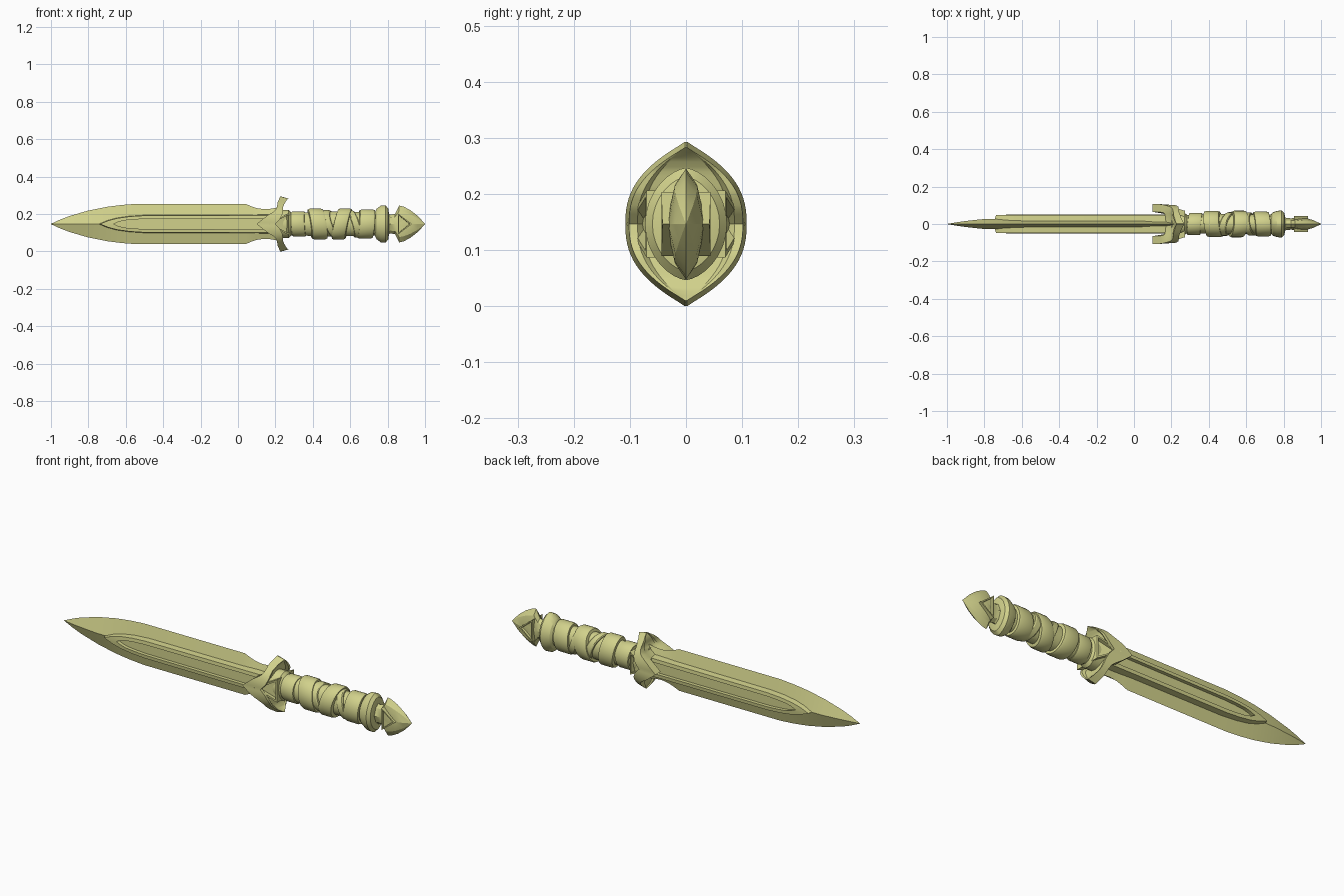
import bpy, bmesh
from math import sin, cos, tau, copysign

cube = bpy.data.objects.get("Cube")
if cube:
    bpy.data.objects.remove(cube)

MID = 0.1465  # height of the dagger's long axis
COLOUR = (0.64, 0.64, 0.26, 1)
mat = bpy.data.materials.new("pale_olive")
mat.use_nodes = True
mat.diffuse_color = COLOUR
bsdf = mat.node_tree.nodes["Principled BSDF"]
bsdf.inputs["Base Color"].default_value = COLOUR
bsdf.inputs["Roughness"].default_value = 0.6


def finish(name, bm, angle=0.6):
    bmesh.ops.translate(bm, verts=bm.verts, vec=(0, 0, MID))
    bmesh.ops.recalc_face_normals(bm, faces=bm.faces)
    mesh = bpy.data.meshes.new(name)
    bm.to_mesh(mesh)
    bm.free()
    mesh.materials.append(mat)
    ob = bpy.data.objects.new(name, mesh)
    bpy.context.collection.objects.link(ob)
    bpy.ops.object.select_all(action='DESELECT')
    ob.select_set(True)
    bpy.context.view_layer.objects.active = ob
    bpy.ops.object.shade_smooth_by_angle(angle=angle)
    return ob


def loft(name, rings, angle=0.6, closed=False):
    """Skin equal-length rings; cap the ends unless the rings form a loop."""
    bm = bmesh.new()
    rows = [[bm.verts.new(p) for p in ring] for ring in rings]
    pairs = list(zip(rows, rows[1:]))
    if closed:
        pairs.append((rows[-1], rows[0]))
    else:
        bm.faces.new(rows[0])
        bm.faces.new(rows[-1])
    for a, b in pairs:
        for i in range(len(a)):
            j = (i + 1) % len(a)
            bm.faces.new((a[i], a[j], b[j], b[i]))
    return finish(name, bm, angle)


def oval(x, h, w, n=32, lean=0.0, pinch=1.0, twist=0.0):
    """Oval section across x; pinch above 1 sharpens its top and bottom."""
    ring = []
    for i in range(n):
        a = tau * i / n
        y = w * copysign(abs(cos(a)) ** pinch, cos(a))
        z = h * sin(a)
        ring.append((x + lean * z + twist * y, y, z))
    return ring


def lerp(table, t):
    for (a, u), (b, v) in zip(table, table[1:]):
        if t <= b:
            return u + (v - u) * (t - a) / (b - a)
    return table[-1][1]


# Blade: flat diamond section
outline = [(-1, .001), (-.95, .024), (-.9, .043), (-.8, .072), (-.7, .092),
           (-.62, .102), (-.54, .108), (.04, .108), (.07, .095), (.1, .085),
           (.14, .079), (.18, .082), (.22, .09)]
rings = []
for x, h in outline:
    t = .028 * min(1, h / .075)
    rings.append([(x, 0, h), (x, t, 0), (x, 0, -h), (x, -t, 0)])
loft("blade", rings, 0.3)

# Raised fuller rim and its floor, on both faces
outer = [(-.75, .0), (-.7, .02), (-.65, .033), (-.58, .043), (-.5, .048), (.2, .05)]
inner = [(-.665, .0), (-.64, .011), (-.61, .019), (-.56, .024), (-.5, .027), (.2, .029)]


def both_sides(path):
    return path[::-1] + [(x, -z) for x, z in path[1:]]


for side, s in (("front", -1), ("back", 1)):
    rings = []
    for (xo, zo), (xi, zi) in zip(both_sides(outer), both_sides(inner)):
        xm, zm = xo + .15 * (xi - xo), zo + .15 * (zi - zo)
        rings.append([(xo, .008 * s, zo), (xm, .048 * s, zm),
                      (xi, .05 * s, zi), (xi, .008 * s, zi)])
    loft(side + "_fuller_rim", rings, 0.4)
    floor = both_sides(inner)
    loft(side + "_fuller_floor", [[(x, y * s, z) for x, z in floor]
                                  for y in (.01, .032)], 0.4)

# Guard: pointed oval saddle, swept forward at its sides
front_edge = [(0, .10), (.15, .127), (.3, .155), (.48, .197), (.6, .208), (.8, .212), (1, .226)]
back_edge = [(0, .2), (.2, .225), (.4, .238), (.7, .242), (.9, .256), (1, .27)]
rings = []
STEPS = 32
for i in range(STEPS + 1):
    t = 2 * i / STEPS - 1
    a = abs(t)
    w = max(.108 * (1 - a ** 2.5), .002)
    f, b = lerp(front_edge, a), lerp(back_edge, a)
    z, zb = MID * t, MID * t * .93
    hollow = max(f + .006, min(.165, b - .03))
    dish = b - .02 * (1 - a)
    half = [(f, .6 * w, z), (f, w, z), (b, .94 * w, zb), (b, .8 * w, zb), (dish, .7 * w, zb)]
    ring = [(hollow, .5 * w, z)] + half
    rings.append([(x, y, k) for x, y, k in ring] + [(x, -y, k) for x, y, k in ring[::-1]])
loft("guard", rings, 0.5)


def triangle_badge(name, pts, depths, rim, sink):
    """Triangular block on each side with a sunken triangular face."""
    for side, s in (("front", -1), ("back", 1)):
        bm = bmesh.new()
        low = [bm.verts.new((x, 0, z)) for x, z in pts]
        top = [bm.verts.new((x, d * s, z)) for (x, z), d in zip(pts, depths)]
        for i in range(3):
            j = (i + 1) % 3
            bm.faces.new((low[i], low[j], top[j], top[i]))
        bm.faces.new(low)
        face = bm.faces.new(top)
        bmesh.ops.recalc_face_normals(bm, faces=bm.faces)
        bmesh.ops.inset_individual(bm, faces=[face], thickness=rim)
        bmesh.ops.inset_individual(bm, faces=[face], thickness=.002, depth=-sink)
        finish(side + "_" + name, bm, 0.3)


triangle_badge("guard_badge", [(.162, 0), (.274, .06), (.274, -.06)],
               (.106, .07, .07), .015, .02)

# Collar, grip core and leaning wraps
loft("collar", [oval(.2, .075, .06), oval(.27, .075, .06), oval(.285, .06, .048)])
loft("grip_core", [oval(.26, .06, .048), oval(.5, .066, .054), oval(.76, .062, .05)])
wraps = [(.325, .075, .068, .06, -.05, .1), (.425, .085, .082, .07, -.15, -.12),
         (.5, .04, .074, .063, -.35, .3), (.555, .075, .083, .071, .22, .1),
         (.62, .04, .073, .062, -.3, -.2), (.685, .085, .078, .066, .08, -.1)]
for i, (x, width, h, w, lean, twist) in enumerate(wraps):
    rings = []
    for k, r in ((-.5, .75), (-.47, .95), (-.35, 1), (.35, 1), (.47, .95), (.5, .75)):
        rings.append(oval(x + k * width, h * r, w * r, lean=lean, twist=twist))
    loft("grip_wrap_%d" % (i + 1), rings, 0.5)

# Pommel ring and pointed pommel head
ring_profile = [(.732, .062, .05), (.742, .082, .062), (.765, .099, .07),
                (.788, .1, .073), (.803, .084, .06), (.808, .05, .04)]
loft("pommel_ring", [oval(x, h, w, pinch=1.25) for x, h, w in ring_profile], 0.5)
head_profile = [(.795, .06, .04), (.815, .05, .033), (.84, .055, .03), (.862, .099, .033),
                (.885, .093, .035), (.92, .075, .032), (.96, .044, .02), (1, .001, .001)]
loft("pommel_head", [oval(x, h, w, n=8, pinch=1.5) for x, h, w in head_profile], 0.45)
triangle_badge("pommel_badge", [(.855, .057), (.855, -.057), (.93, 0)],
               (.044, .044, .042), .011, .012)
